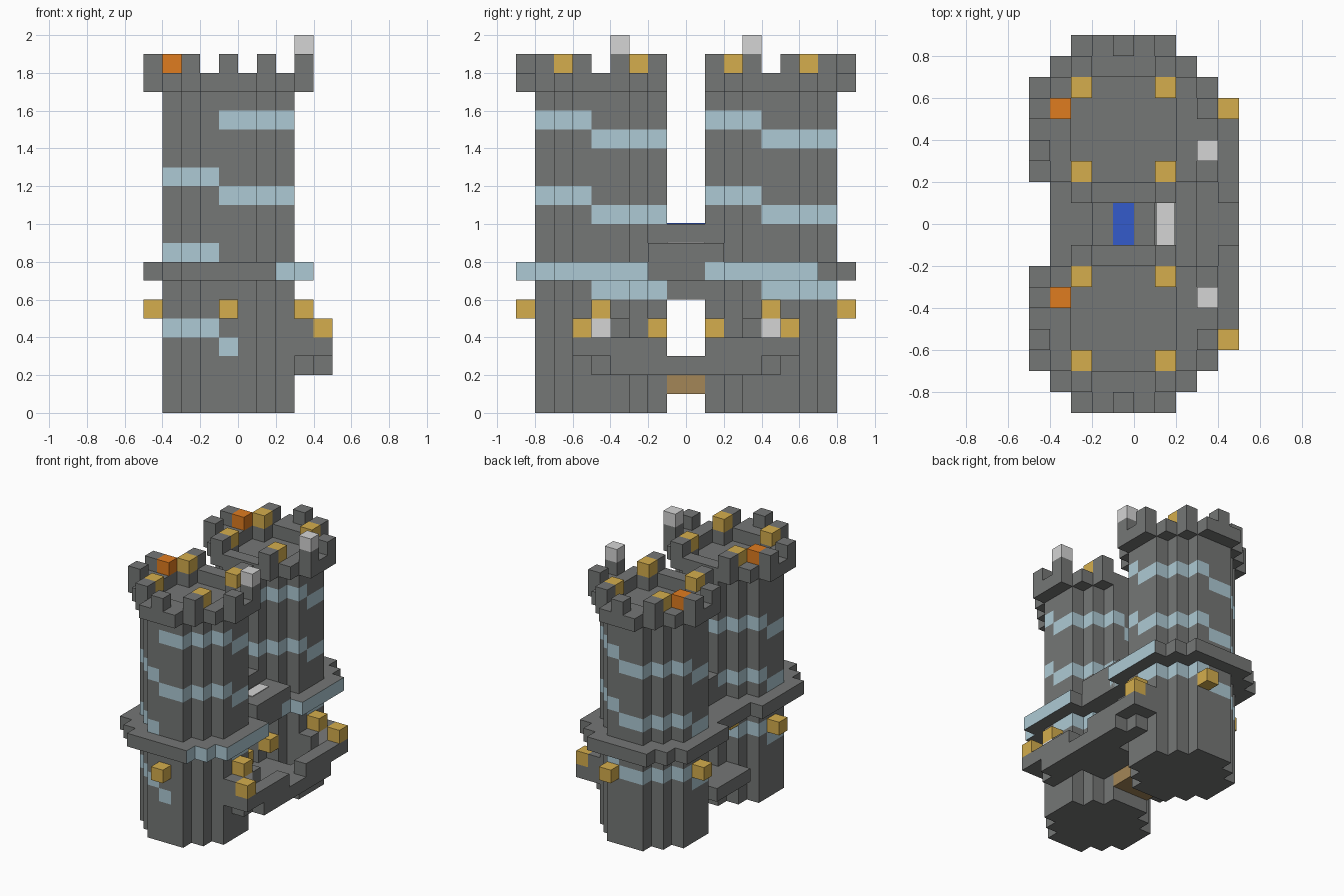
import bpy
import bmesh
from mathutils import Vector

U = 0.1  # block size
if "Cube" in bpy.data.objects:
    bpy.data.objects.remove(bpy.data.objects["Cube"], do_unlink=True)


def material(name, r, g, b):
    m = bpy.data.materials.new(name)
    m.use_nodes = True
    m.diffuse_color = (r, g, b, 1)
    m.node_tree.nodes["Principled BSDF"].inputs["Base Color"].default_value = (r, g, b, 1)
    return m


STONE = material("grey stone", 0.178, 0.184, 0.18)
BAND = material("pale blue band", 0.42, 0.59, 0.66)
GOLD = material("lantern gold", 0.66, 0.42, 0.075)
ORANGE = material("torch orange", 0.74, 0.2, 0.014)
PALE = material("pale stone", 0.66, 0.66, 0.66)
WATER = material("water blue", 0.033, 0.105, 0.6)
WOOD = material("brown wood", 0.37, 0.24, 0.095)


def finish(name, bm, *mats):
    bmesh.ops.recalc_face_normals(bm, faces=bm.faces)
    mesh = bpy.data.meshes.new(name)
    bm.to_mesh(mesh)
    bm.free()
    for m in mats:
        mesh.materials.append(m)
    ob = bpy.data.objects.new(name, mesh)
    bpy.context.collection.objects.link(ob)


def box(name, mat, x, y, z):
    """Box from (low, high) spans counted in blocks."""
    bm = bmesh.new()
    bmesh.ops.create_cube(bm, size=1)
    for v in bm.verts:
        v.co = Vector([(a + b) / 2 + c * (b - a) for c, (a, b) in zip(v.co, (x, y, z))]) * U
    finish(name, bm, mat)


def block(name, mat, x, y, z):
    """Single block given by its low corner."""
    box(name, mat, (x, x + 1), (y, y + 1), (z, z + 1))


def outline(quarter):
    """Turn a quarter profile four times into a closed stepped circle."""
    pts = []
    for q in range(4):
        pts += quarter
        quarter = [(-y, x) for x, y in quarter]
    return pts


def spiral(level, quadrant, first):
    """True on the faces crossed by the rising spiral band."""
    if level == 3:
        return quadrant == 0 and first
    return 4 <= level < 16 and (level + quadrant) % 4 == 3


def wall(bm, pts, cy, z0, z1, gap=0):
    """Stepped wall in block layers; gap keeps it off the middle."""
    side = 1 if cy > 0 else -1
    rings = [[bm.verts.new(((x - 0.5) * U, side * max(gap, side * (y + cy)) * U, z * U))
              for x, y in pts] for z in range(z0, z1 + 1)]
    n = len(pts)
    for k, (low, high) in enumerate(zip(rings, rings[1:])):
        for i in range(n):
            j = (i + 1) % n
            f = bm.faces.new((low[i], low[j], high[j], high[i]))
            f.material_index = int(spiral(k + z0, i * 4 // n, i == 0))


def prism(name, pts, cy, z0, z1, gap=0, bore=None):
    """Stepped prism, hollow from the bore level up to its top."""
    bm = bmesh.new()
    wall(bm, pts, cy, z0, z1, gap)
    if bore is not None:
        wall(bm, HOLLOW, cy, bore, z1)
    bmesh.ops.remove_doubles(bm, verts=bm.verts, dist=0.0001)
    for z in {z0, z1, z0 if bore is None else bore}:
        rim = [e for e in bm.edges if e.is_boundary
               and all(abs(v.co.z - z * U) < 0.001 for v in e.verts)]
        bmesh.ops.triangle_fill(bm, edges=rim, use_beauty=True)
    finish(name, bm, STONE, BAND)


SHAFT = outline([(-.5, -3.5), (.5, -3.5), (1.5, -3.5), (1.5, -2.5),
                 (2.5, -2.5), (2.5, -1.5), (3.5, -1.5)])
HOLLOW = outline([(-.5, -2.5), (.5, -2.5), (1.5, -2.5), (1.5, -1.5), (2.5, -1.5)])
COLLAR = outline([(2.5, -4.5), (2.5, -3.5), (3.5, -3.5), (3.5, -2.5), (4.5, -2.5)])
CROWN = outline([(1.5, -4.5), (1.5, -3.5), (2.5, -3.5), (2.5, -2.5),
                 (3.5, -2.5), (3.5, -1.5), (4.5, -1.5)])

for side, label in ((-1, "front"), (1, "back")):
    cy = 4.5 * side
    y0 = cy - 0.5

    # Hollow tower shaft, lower walkway and crown ring
    prism(label + "_tower_shaft", SHAFT, cy, 0, 17, bore=13)
    prism(label + "_tower_walkway", COLLAR, cy, 7, 8)
    prism(label + "_tower_crown", CROWN, cy, 17, 18, gap=1, bore=17)

    # Merlons around the crown, with lanterns inside the corner ones
    block(label + "_outer_merlon", STONE, -1, y0 + 4 * side, 18)
    for a in (-1, 1):
        for b in (-1, 1):
            block(label + "_corner_merlon", STONE, 2 * a - 1, y0 + 3 * b, 18)
            block(label + "_crown_lantern", GOLD, 2 * a - 1, y0 + 2 * b, 18)
            block(label + "_flank_merlon", STONE, 4 * a - 1, y0 + b, 18)
    block(label + "_crown_torch", ORANGE, -4, y0 + 1, 18)
    block(label + "_finial", PALE, 3, y0 - side, 19)
    block(label + "_inside_lantern", GOLD, -1, y0 + 2, 15)

    # Wall lanterns
    block(label + "_wall_lantern", GOLD, -1 if side < 0 else 0, y0 + 4 * side, 5)
    block(label + "_side_lantern", GOLD, -5, y0, 5)
    block(label + "_hanging_lantern", GOLD, -3, y0 - 3 * side, 6)
    block(label + "_gate_lantern", GOLD, 1, y0 - 3 * side, 4)

    # Balcony parapet with its posts and lanterns
    def span(a, b):
        return tuple(sorted((a * side, b * side)))
    box(label + "_parapet", STONE, (4, 5), span(1, 6), (3, 4))
    box(label + "_parapet_step", STONE, (3, 4), span(3, 6), (3, 4))
    box(label + "_outer_post", STONE, (3, 4), span(5, 6), (4, 5))
    box(label + "_inner_post", STONE, (3, 4), span(3, 4), (4, 5))
    box(label + "_pale_post", PALE, (3, 4), span(4, 5), (4, 5))
    box(label + "_post_lantern", GOLD, (3, 4), span(4, 5), (5, 6))
    box(label + "_corner_lantern", GOLD, (4, 5), span(5, 6), (4, 5))

# Bridge between the towers
box("bridge_soffit", STONE, (-2, 1), (-1, 1), (6, 7))
box("bridge_deck", STONE, (-4, 3), (-2, 2), (7, 8))
box("bridge_body", STONE, (-2, 3), (-2, 2), (8, 9))
box("bridge_channel", STONE, (-2, 1), (-1, 1), (9, 10))
box("bridge_water", WATER, (-1, 0), (-1, 1), (10, 10.05))
box("bridge_pale_slab", PALE, (1.1, 1.9), (-1, 1), (9, 9.05))

# Floor, balcony slab and timber below
box("passage_floor", STONE, (-4, 3), (-2, 2), (2, 3))
box("balcony_inner_slab", STONE, (3, 4), (-5, 5), (2, 3))
box("balcony_outer_slab", STONE, (4, 5), (-4, 4), (2, 3))
box("timber_beam", WOOD, (-2, 1), (-1, 1), (1, 2))
